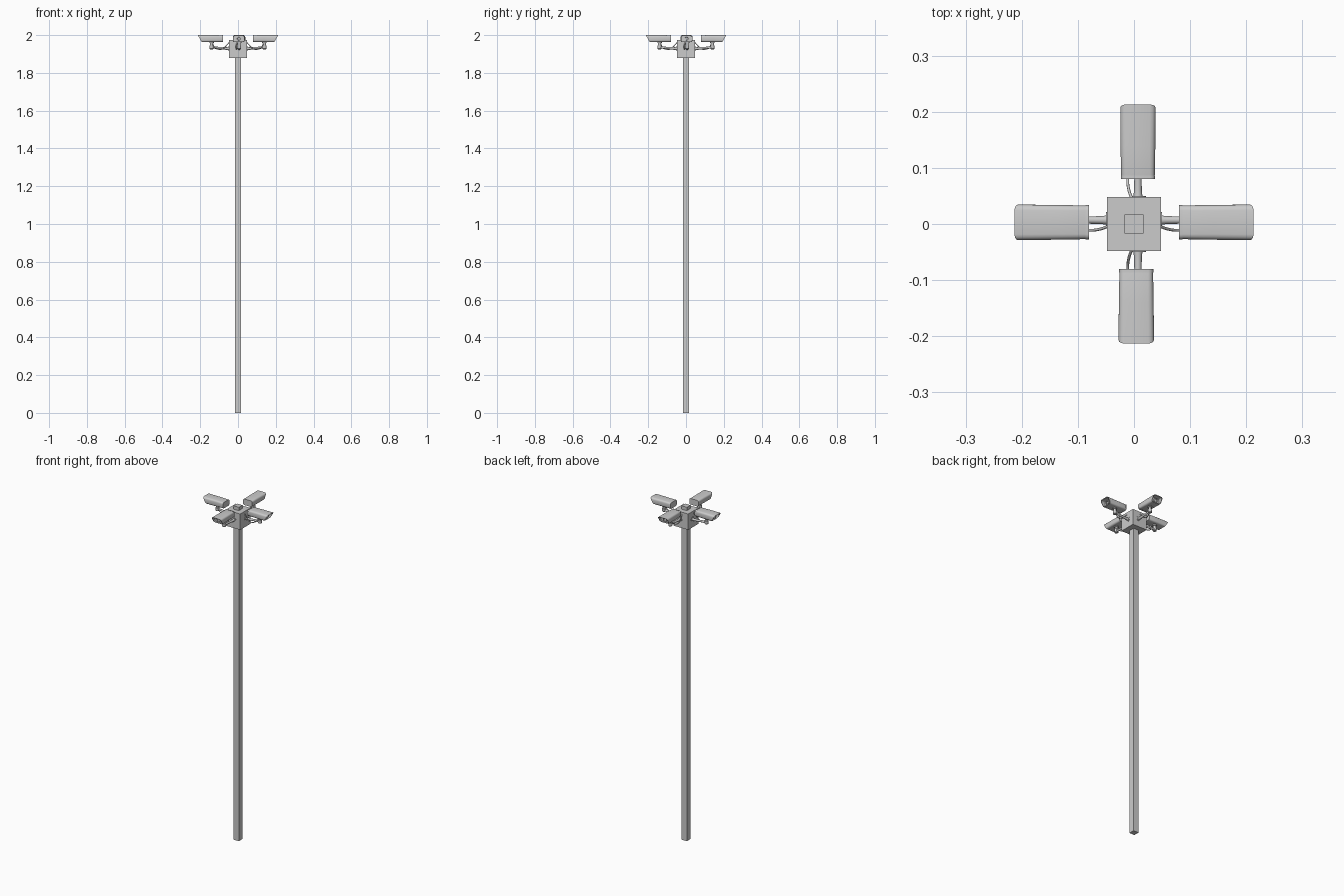
import bpy, bmesh, math
from mathutils import Vector

if "Cube" in bpy.data.objects:
    bpy.data.objects.remove(bpy.data.objects["Cube"])


def finish(bm, name, smooth=True):
    bmesh.ops.recalc_face_normals(bm, faces=bm.faces)
    me = bpy.data.meshes.new(name)
    bm.to_mesh(me)
    bm.free()
    ob = bpy.data.objects.new(name, me)
    bpy.context.collection.objects.link(ob)
    if smooth:
        bpy.ops.object.select_all(action='DESELECT')
        ob.select_set(True)
        bpy.context.view_layer.objects.active = ob
        bpy.ops.object.shade_smooth_by_angle(angle=math.radians(35))
    return ob


def box(name, lo, hi):
    bm = bmesh.new()
    bmesh.ops.create_cube(bm, size=1)
    lo, hi = Vector(lo), Vector(hi)
    for v in bm.verts:
        v.co = (lo + hi) / 2 + v.co * (hi - lo)
    return finish(bm, name, False)


def loft(name, rings):
    """Skin a list of equal-length point rings and cap both ends."""
    bm = bmesh.new()
    loops = [[bm.verts.new(p) for p in ring] for ring in rings]
    n = len(loops[0])
    for a, b in zip(loops, loops[1:]):
        for i in range(n):
            j = (i + 1) % n
            bm.faces.new((a[i], a[j], b[j], b[i]))
    bm.faces.new(loops[0])
    bm.faces.new(loops[-1])
    return finish(bm, name)


def section(place, r, half, z0, z1, c, slant=0.0, mid=0.0):
    """Rounded rectangle across the camera; slant pushes its top outward."""
    pts = []
    for sx, sz, start in ((1, 1, 0), (-1, 1, 90), (-1, -1, 180), (1, -1, 270)):
        for k in range(4):
            a = math.radians(start + 30 * k)
            l = mid + sx * (half - c) + c * math.cos(a)
            z = (z1 - c if sz > 0 else z0 + c) + c * math.sin(a)
            pts.append(place(r + slant * (z - z0) / (z1 - z0), l, z))
    return pts


def disc(place, axis, centre, rad, n=16):
    r, l, z = centre
    out = []
    for i in range(n):
        a = 2 * math.pi * i / n
        u, v = rad * math.cos(a), rad * math.sin(a)
        out.append(place(r, l + u, z + v) if axis == 'r' else place(r + u, l + v, z))
    return out


def tube(name, pts, radius):
    cu = bpy.data.curves.new(name, 'CURVE')
    cu.dimensions = '3D'
    cu.bevel_depth = radius
    cu.bevel_resolution = 2
    cu.resolution_u = 6
    cu.use_fill_caps = True
    sp = cu.splines.new('BEZIER')
    sp.bezier_points.add(len(pts) - 1)
    for bp, p in zip(sp.bezier_points, pts):
        bp.co = p
        bp.handle_left_type = bp.handle_right_type = 'AUTO'
    ob = bpy.data.objects.new(name, cu)
    bpy.context.collection.objects.link(ob)


# square pole passing through the junction box
box("pole", (-0.017, -0.017, 0), (0.017, 0.017, 1.995))
box("junction_box", (-0.048, -0.048, 1.88), (0.048, 0.048, 1.975))

# four cameras: r runs outward, l runs along the other ground axis
sides = {
    "right": (lambda r, l, z: (r, l, z), 0.003),
    "left": (lambda r, l, z: (-r, l, z), 0.003),
    "back": (lambda r, l, z: (l, r, z), 0.007),
    "front": (lambda r, l, z: (l, -r, z), 0.004),
}
for side, (P, m) in sides.items():
    # housing with a slanted, recessed front under the hood
    loft("camera_housing_" + side, [
        section(P, 0.081, 0.029, 1.966, 1.998, 0.008, 0, m),
        section(P, 0.087, 0.030, 1.964, 1.999, 0.009, 0, m),
        section(P, 0.140, 0.031, 1.963, 2.000, 0.010, 0, m),
        section(P, 0.192, 0.0315, 1.963, 2.000, 0.010, 0.021, m),
        section(P, 0.1935, 0.028, 1.966, 1.997, 0.008, 0.017, m),
        section(P, 0.184, 0.028, 1.966, 1.997, 0.008, 0.0, m)])
    # rear rim
    loft("camera_rear_rim_" + side, [
        section(P, r, 0.0305, 1.9635, 1.9995, 0.009, 0, m) for r in (0.080, 0.086)])
    # lens
    loft("lens_" + side, [
        disc(P, 'r', (0.180, m, 1.981), 0.012), disc(P, 'r', (0.191, m, 1.981), 0.012),
        disc(P, 'r', (0.191, m, 1.981), 0.009), disc(P, 'r', (0.187, m, 1.981), 0.008)])
    # swivel stub below the housing
    loft("swivel_" + side, [
        disc(P, 'z', (0.140, 0.006, z), rad) for z, rad in
        ((1.925, 0.008), (1.928, 0.011), (1.944, 0.011), (1.946, 0.008),
         (1.957, 0.008), (1.958, 0.012), (1.966, 0.012))])
    # tapered arm and its wall flange
    loft("arm_" + side, [
        disc(P, 'r', (r, 0.007, z), rad) for r, z, rad in
        ((0.045, 1.929, 0.0085), (0.060, 1.929, 0.007), (0.100, 1.932, 0.006),
         (0.138, 1.935, 0.006))])
    loft("wall_flange_" + side, [
        disc(P, 'r', (0.046, 0.007, 1.929), 0.014), disc(P, 'r', (0.050, 0.007, 1.929), 0.014)])
    # drooping cable
    tube("cable_" + side, [P(*p) for p in (
        (0.046, -0.004, 1.962), (0.060, -0.009, 1.947), (0.080, -0.011, 1.928),
        (0.105, -0.008, 1.925), (0.125, -0.002, 1.938), (0.135, 0.002, 1.957))], 0.0025)
